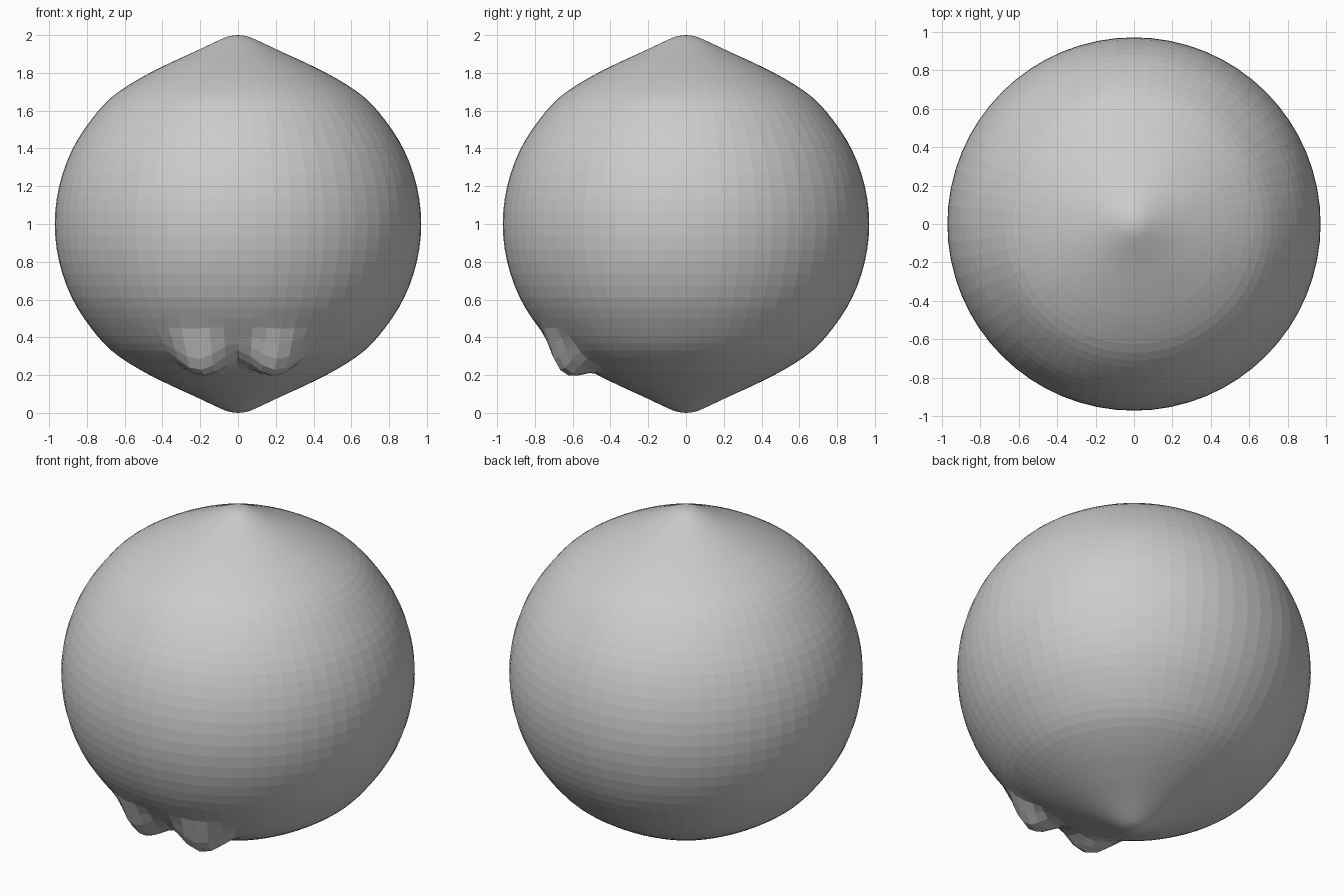
import bpy, bmesh, math
from mathutils import Vector

if "Cube" in bpy.data.objects:
    bpy.data.objects.remove(bpy.data.objects["Cube"])

# Half profile (radius, z) from the pinched lower pole to the equator; mirrored above
HALF = [(0, 0), (0.04, 0.005), (0.09, 0.022), (0.23, 0.088), (0.38, 0.157), (0.53, 0.235),
        (0.67, 0.33), (0.78, 0.452), (0.88, 0.61), (0.947, 0.80), (0.97, 1.0)]
PROFILE = HALF + [(r, 2 - z) for r, z in reversed(HALF[:-1])]
SEGMENTS, STEPS = 64, 3


def smooth_curve(points, steps):
    """Catmull-Rom curve through the profile points."""
    pts = [Vector(p) for p in points]
    pts = [2 * pts[0] - pts[1]] + pts + [2 * pts[-1] - pts[-2]]
    out = []
    for a, b, c, d in zip(pts, pts[1:], pts[2:], pts[3:]):
        for i in range(steps):
            t = i / steps
            out.append(0.5 * (2 * b + (c - a) * t + (2 * a - 5 * b + 4 * c - d) * t * t
                              + (3 * b - a - 3 * c + d) * t ** 3))
    out.append(pts[-2])
    return out


# Lathe the round body
bm = bmesh.new()
verts = [bm.verts.new((0, -p.x, p.y)) for p in smooth_curve(PROFILE, STEPS)]
edges = [bm.edges.new(pair) for pair in zip(verts, verts[1:])]
bmesh.ops.spin(bm, geom=verts + edges, cent=(0, 0, 0), axis=(0, 0, 1),
               angle=math.tau, steps=SEGMENTS, use_duplicate=False)
bmesh.ops.remove_doubles(bm, verts=bm.verts, dist=0.0005)

# Pull out the two small nubs on the lower front
for v in bm.verts:
    start = v.co.copy()
    for side in (-1, 1):
        d = (start - Vector((side * 0.2, -0.62, 0.325))).length
        if d < 0.21:
            w = (1 - (d / 0.21) ** 2) ** 2
            v.co += Vector((0, -0.025, -0.105)) * w

bmesh.ops.recalc_face_normals(bm, faces=bm.faces)
mesh = bpy.data.meshes.new("round_body")
bm.to_mesh(mesh)
bm.free()
body = bpy.data.objects.new("round_body", mesh)
bpy.context.collection.objects.link(body)
